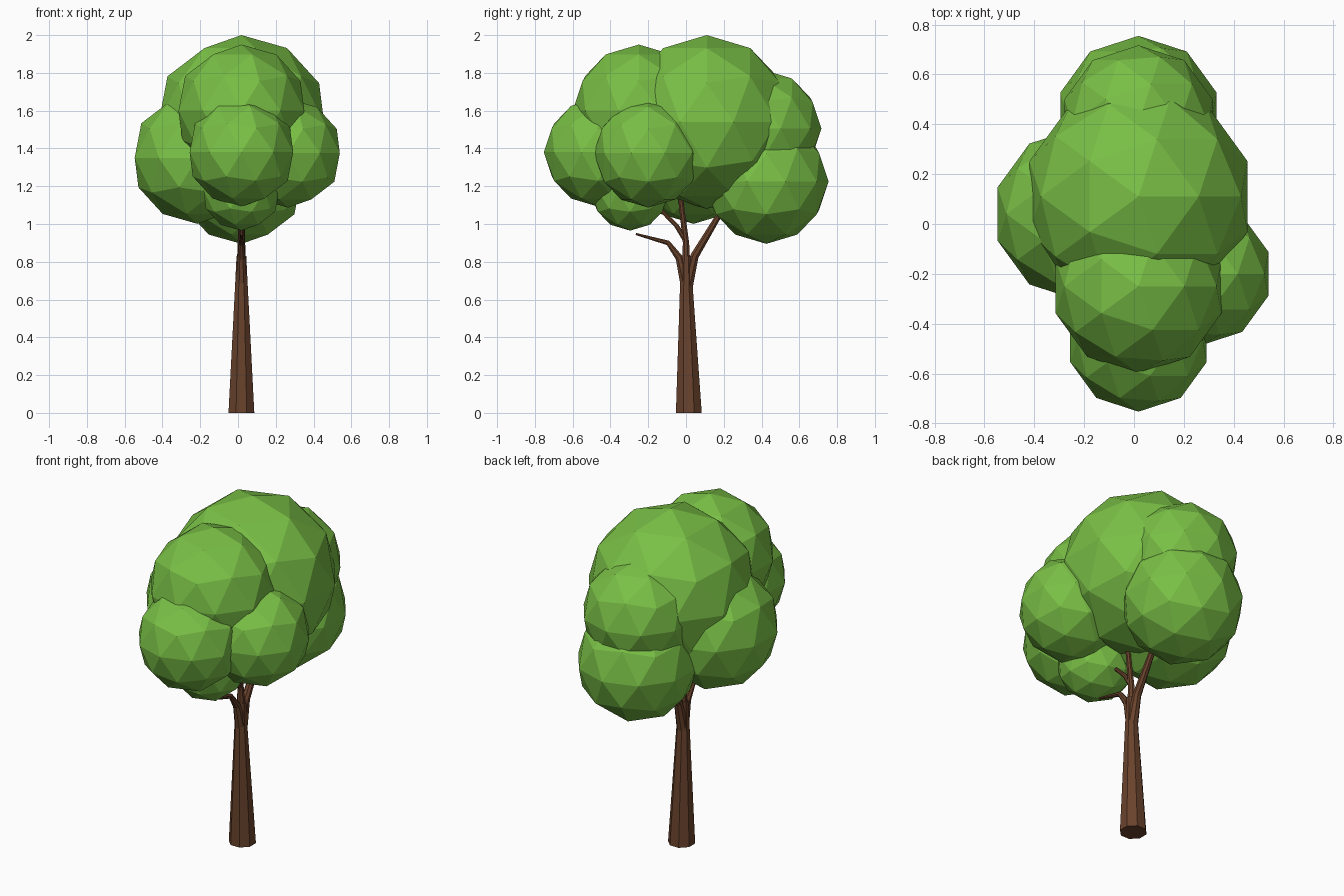
import bpy, bmesh
from math import cos, sin, pi
from mathutils import Vector

if "Cube" in bpy.data.objects:
    bpy.data.objects.remove(bpy.data.objects["Cube"])

CX = 0.018  # the trunk and its branches all lie in this x plane


def material(name, color):
    m = bpy.data.materials.new(name)
    m.diffuse_color = color
    m.use_nodes = True
    m.node_tree.nodes["Principled BSDF"].inputs["Base Color"].default_value = m.diffuse_color
    return m


leaf = material("leaf_green", (0.19, 0.52, 0.06, 1))
bark = material("bark_brown", (0.14, 0.055, 0.025, 1))


def blob(name, x, y, z, r):
    bpy.ops.mesh.primitive_ico_sphere_add(subdivisions=2, radius=r, location=(x, y, z))
    ob = bpy.context.object
    ob.name = name
    ob.data.materials.append(leaf)


def limb(name, path, sides=8):
    """Tapered tube along (y, z, radius) points in the branch plane."""
    bm = bmesh.new()
    pts = [Vector((CX, y, z)) for y, z, r in path]
    across = Vector((1, 0, 0))
    rings = []
    for i, p in enumerate(pts):
        d = (pts[min(i + 1, len(pts) - 1)] - pts[max(i - 1, 0)]).normalized()
        if i == 0 and p.z == 0:
            d = Vector((0, 0, 1))  # level foot
        side = d.cross(across)
        r = path[i][2]
        angles = [2 * pi * (k + 0.5) / sides for k in range(sides)]
        rings.append([bm.verts.new(p + r * (cos(a) * across + sin(a) * side)) for a in angles])
    for a, b in zip(rings, rings[1:]):
        for k in range(sides):
            n = (k + 1) % sides
            bm.faces.new((a[k], a[n], b[n], b[k]))
    bm.faces.new(rings[0][::-1])
    bm.faces.new(rings[-1])
    bmesh.ops.recalc_face_normals(bm, faces=bm.faces)
    me = bpy.data.meshes.new(name)
    bm.to_mesh(me)
    bm.free()
    me.materials.append(bark)
    bpy.context.collection.objects.link(bpy.data.objects.new(name, me))


# Foliage clumps
blob("foliage_crown", 0.018, 0.11, 1.54, 0.46)
blob("foliage_front_upper", 0.018, -0.25, 1.60, 0.35)
blob("foliage_front_lower", 0.018, -0.465, 1.38, 0.288)
blob("foliage_right", 0.265, -0.20, 1.375, 0.288)
blob("foliage_left", -0.215, 0.04, 1.35, 0.349)
blob("foliage_back_lower", 0.018, 0.425, 1.225, 0.33)
blob("foliage_back_upper", 0.018, 0.405, 1.505, 0.312)
blob("foliage_underside", 0.018, -0.296, 1.175, 0.21)

# Trunk and branches
limb("trunk", [(0.015, 0, 0.074), (0.002, 0.66, 0.037), (0.002, 0.83, 0.028)])
limb("branch_back", [(0.004, 0.66, 0.033), (0.045, 0.83, 0.024),
                     (0.165, 1.03, 0.017), (0.28, 1.22, 0.012)])
limb("branch_front", [(0.0, 0.68, 0.032), (-0.035, 0.82, 0.022),
                      (-0.095, 0.90, 0.014), (-0.265, 0.947, 0.006)])
limb("branch_middle", [(0.0, 0.75, 0.026), (0.0, 0.9, 0.018),
                       (-0.028, 1.13, 0.014), (-0.05, 1.3, 0.01)])
limb("twig", [(0.0, 0.91, 0.015), (-0.05, 0.99, 0.013), (-0.15, 1.09, 0.009)])
